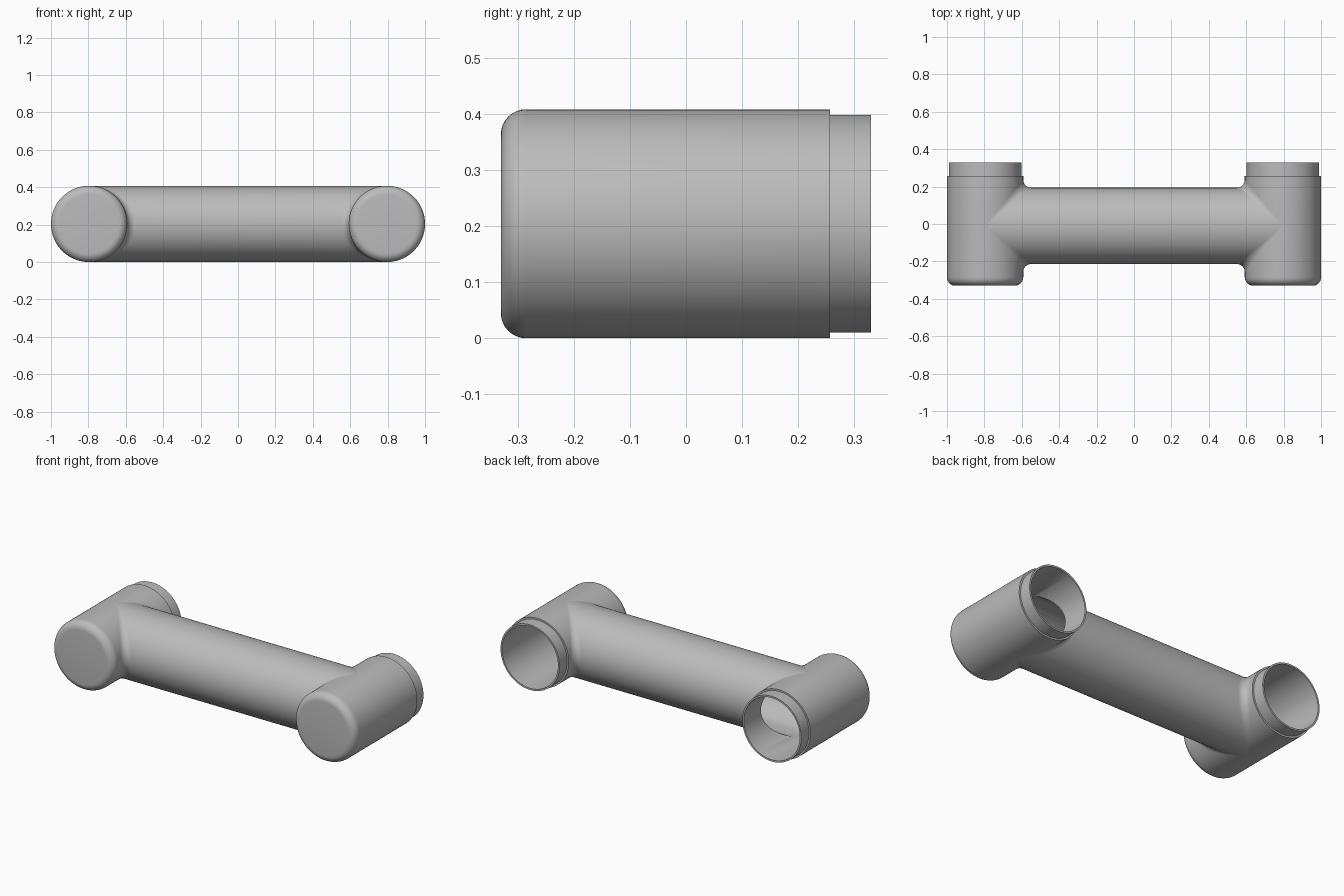
import bpy, bmesh, math
from mathutils import Vector

cube = bpy.data.objects.get("Cube")
if cube:
    bpy.data.objects.remove(cube, do_unlink=True)

R = 0.204          # outer radius of every pipe
XC = 0.796         # housing axis offset
YT = -0.01         # arm axis offset
BORE = 0.180       # arm bore radius
FIL = 0.042        # fillet radius at the joints
SEG = 96
ANGLES = [2 * math.pi * i / SEG for i in range(SEG)]

grey = bpy.data.materials.new("Grey metal")
grey.use_nodes = True
grey.diffuse_color = (0.5, 0.5, 0.5, 1)
grey.node_tree.nodes["Principled BSDF"].inputs["Base Color"].default_value = (0.5, 0.5, 0.5, 1)


def loft(name, rings, closed=False):
    """Skin a list of rings; closed joins the last ring to the first."""
    bm = bmesh.new()
    vr = [[bm.verts.new(p) for p in ring] for ring in rings]
    pairs = list(zip(vr, vr[1:]))
    if closed:
        pairs.append((vr[-1], vr[0]))
    for a, b in pairs:
        for i in range(SEG):
            j = (i + 1) % SEG
            bm.faces.new((a[i], a[j], b[j], b[i]))
    if not closed:
        bm.faces.new(vr[0])
        bm.faces.new(vr[-1])
    bmesh.ops.recalc_face_normals(bm, faces=bm.faces)
    mesh = bpy.data.meshes.new(name)
    bm.to_mesh(mesh)
    bm.free()
    mesh.materials.append(grey)
    ob = bpy.data.objects.new(name, mesh)
    bpy.context.collection.objects.link(ob)
    return ob


def smooth(ob):
    bpy.ops.object.select_all(action="DESELECT")
    ob.select_set(True)
    bpy.context.view_layer.objects.active = ob
    bpy.ops.object.shade_smooth_by_angle(angle=math.radians(30))


# Cutter that opens each housing into the arm
cutter = loft("bore_cutter", [[(x, YT + BORE * math.cos(t), R + BORE * math.sin(t))
                               for t in ANGLES] for x in (-XC, XC)])
cutter.hide_render = True
cutter.hide_viewport = True

# Cup-shaped housings: rounded front cap, stepped open spigot at the back
edge = 0.045
profile = [(R - edge + edge * math.sin(a), -0.33 + edge - edge * math.cos(a))
           for a in [math.pi / 2 * k / 8 for k in range(9)]]
profile += [(R, 0.257), (0.194, 0.257), (0.194, 0.33), (0.184, 0.33), (0.184, -0.305)]
for side, name in ((1, "left_housing"), (-1, "right_housing")):
    rings = [[(side * XC + r * math.cos(t), y, R + r * math.sin(t)) for t in ANGLES]
             for r, y in profile]
    housing = loft(name, rings)
    cut = housing.modifiers.new("Arm opening", "BOOLEAN")
    cut.object = cutter
    cut.operation = "DIFFERENCE"
    cut.solver = "EXACT"
    bpy.context.view_layer.objects.active = housing
    bpy.ops.object.modifier_apply(modifier=cut.name)
    smooth(housing)


def fillet_point(t, k):
    """Rolling-ball fillet between two equal crossing pipes, k from arm to housing."""
    c, s = abs(math.cos(t)), math.sin(t)
    sign = 1 if math.cos(t) >= 0 else -1
    ball = Vector((XC - (R + FIL) * c, (R + FIL) * c, (R + FIL) * s))
    to_arm, to_housing = Vector((0, -c, -s)), Vector((c, 0, -s))
    p = ball + FIL * to_arm.lerp(to_housing, k).normalized()
    return p.x, YT + sign * p.y, R + p.z


# Hollow arm with flared ends that blend into the housings
end = [[fillet_point(t, k / 8) for t in ANGLES] for k in range(9)]
inner = [(XC - math.sqrt(R * R - (BORE * math.sin(t)) ** 2),
          YT + BORE * math.cos(t), R + BORE * math.sin(t)) for t in ANGLES]
half = end + [inner]
mirrored = [[(-x, y, z) for x, y, z in ring] for ring in reversed(half)]
arm = loft("arm", mirrored + half, closed=True)
smooth(arm)
